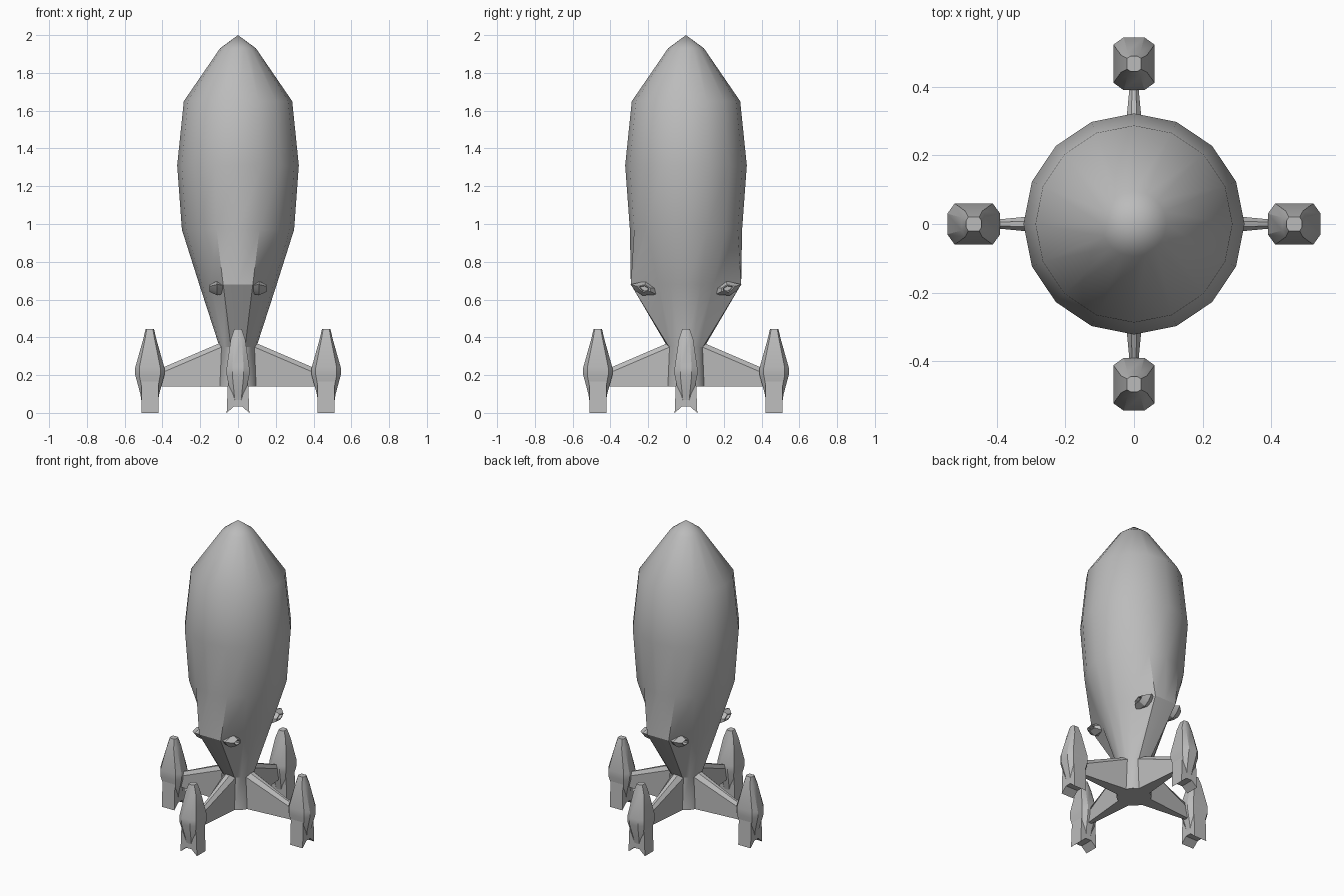
import bpy, bmesh, math
from mathutils import Matrix, Vector

if "Cube" in bpy.data.objects:
    bpy.data.objects.remove(bpy.data.objects["Cube"], do_unlink=True)

grey = bpy.data.materials.new("hull_grey")
grey.use_nodes = True
colour = (0.5, 0.5, 0.5, 1)
grey.diffuse_color = colour
grey.node_tree.nodes["Principled BSDF"].inputs["Base Color"].default_value = colour


def loft(name, rings, matrix=Matrix.Identity(4), angle=30):
    """Skin a stack of equal-length rings and cap both ends."""
    bm = bmesh.new()
    loops = [[bm.verts.new(matrix @ Vector(p)) for p in ring] for ring in rings]
    n = len(loops[0])
    for a, b in zip(loops, loops[1:]):
        for i in range(n):
            j = (i + 1) % n
            bm.faces.new((a[i], a[j], b[j], b[i]))
    bm.faces.new(loops[0][::-1])
    bm.faces.new(loops[-1])
    bmesh.ops.remove_doubles(bm, verts=bm.verts, dist=0.0005)
    bmesh.ops.recalc_face_normals(bm, faces=bm.faces)
    mesh = bpy.data.meshes.new(name)
    bm.to_mesh(mesh)
    bm.free()
    mesh.materials.append(grey)
    obj = bpy.data.objects.new(name, mesh)
    bpy.context.collection.objects.link(obj)
    bpy.ops.object.select_all(action='DESELECT')
    obj.select_set(True)
    bpy.context.view_layer.objects.active = obj
    bpy.ops.object.shade_smooth_by_angle(angle=math.radians(angle))
    return obj


# Hull: sixteen-sided, with keel blisters pushed out at front and back
def hull_ring(r, z, bulge=None):
    ring = []
    for i in range(16):
        a = math.tau * i / 16
        x, y = r * math.cos(a), r * math.sin(a)
        if bulge and i % 8 in (3, 4, 5):
            y = math.copysign(bulge, y)
        ring.append((x, y, z))
    return ring


def is_blister(i):
    return i in (3, 4, 5, 11, 12, 13)


def blister_ring(r, z, depth):
    ring = hull_ring(r, z)
    return [(x, math.copysign(depth, y), z) if is_blister(i) else (x, y, z)
            for i, (x, y, z) in enumerate(ring)]


hull = [hull_ring(0.105, 0.14), hull_ring(0.098, 0.35), blister_ring(0.205, 0.68, 0.292)]
hull += [hull_ring(r, z) for r, z in
         ((0.297, 0.97), (0.322, 1.31), (0.287, 1.65), (0.095, 1.93), (0.0001, 2.0))]
loft("hull", hull)


# Engine pod section: chamfered rectangle about the pod axis
def pod_ring(hx, hy, z):
    quarter = ((hx, hy * 0.5), (hx * 0.72, hy))
    pts = [quarter[0], quarter[1]]
    pts += [(-x, y) for x, y in reversed(quarter)]
    pts += [(-x, -y) for x, y in quarter]
    pts += [(x, -y) for x, y in reversed(quarter)]
    return [(0.467 + x, y, z) for x, y in pts]


def pylon_ring(x, half, ridge, shoulder, top):
    return [(x, -half, 0.14), (x, half, 0.14), (x, half, shoulder),
            (x, ridge, top), (x, -ridge, top), (x, -half, shoulder)]


# Tail block: flared sides with a notch cut in the underside
tail = ((-0.06, 0), (-0.02, 0.035), (0.02, 0.035), (0.06, 0), (0.052, 0.2), (-0.052, 0.2))

for k, side in enumerate(("left", "back", "right", "front")):
    turn = Matrix.Rotation(k * math.pi / 2, 4, 'Z')
    loft(side + "_pylon", [pylon_ring(0.06, 0.045, 0.016, 0.36, 0.385),
                           pylon_ring(0.41, 0.012, 0.005, 0.21, 0.235)], turn)
    loft(side + "_pod", [pod_ring(0.04, 0.028, 0.035), pod_ring(0.05, 0.04, 0.1),
                         pod_ring(0.077, 0.06, 0.2), pod_ring(0.077, 0.06, 0.24),
                         pod_ring(0.035, 0.038, 0.39), pod_ring(0.022, 0.02, 0.445)], turn)
    loft(side + "_pod_tail", [[(x, y, z) for y, z in tail] for x in (0.422, 0.512)], turn)


# Steering nozzles: hollow six-sided cups on the blister sides
cup = ((-0.07, -0.035), (-0.07, 0.0), (-0.01, 0.038),
       (0.072, 0.02), (0.045, -0.015), (0.01, -0.038))


def cup_ring(x, scale, sx, sy):
    return [(sx * x, sy * (0.222 + y * scale), 0.66 + z * scale) for y, z in cup]


for sx, xname in ((1, "left"), (-1, "right")):
    for sy, yname in ((-1, "front"), (1, "back")):
        steps = ((0.07, 0.7), (0.11, 1.0), (0.15, 0.5), (0.15, 0.36), (0.115, 0.3))
        loft(f"{yname}_{xname}_nozzle", [cup_ring(x, s, sx, sy) for x, s in steps])
